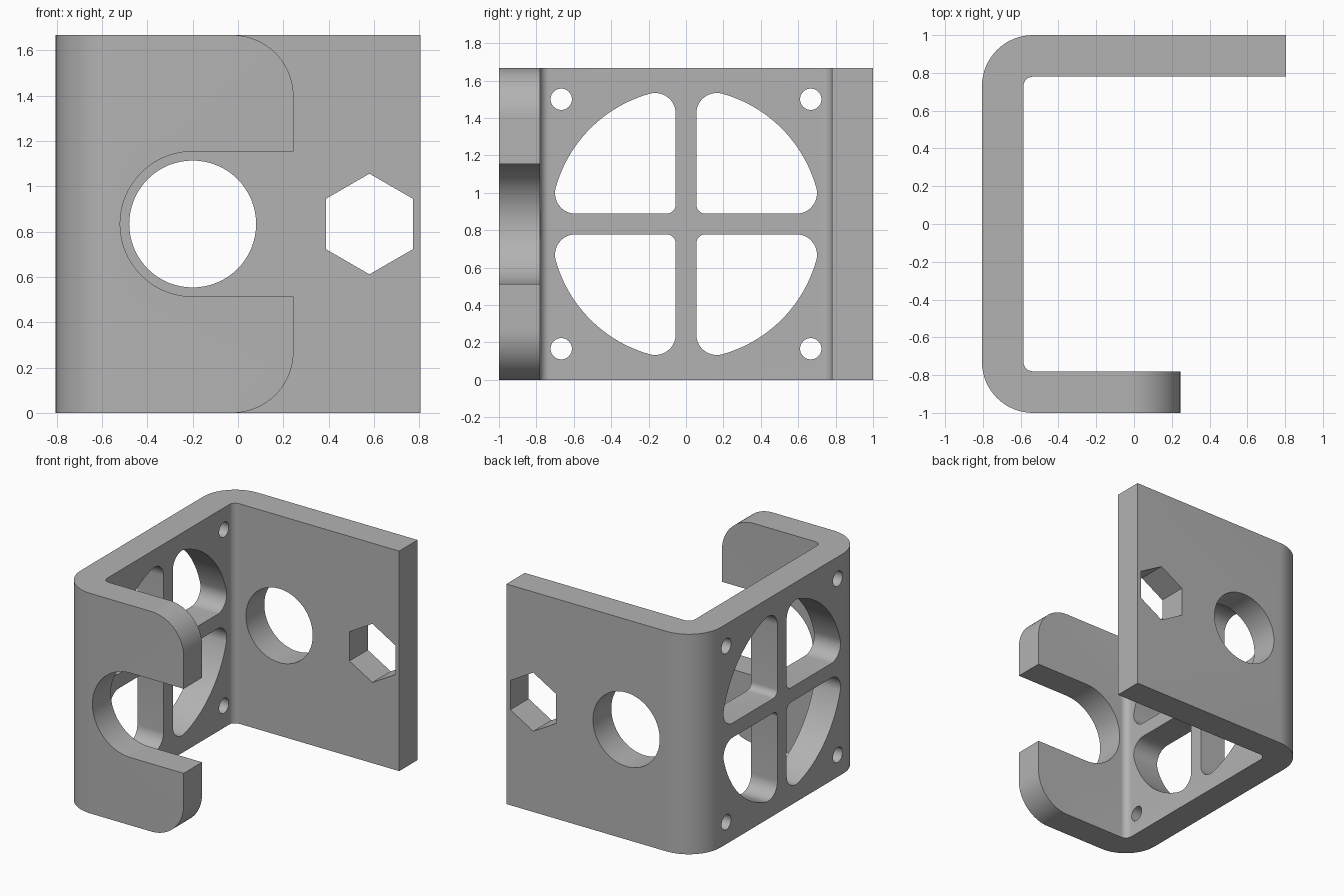
import bpy, bmesh
from math import cos, sin, pi, radians
from mathutils import Vector

if "Cube" in bpy.data.objects:
    bpy.data.objects.remove(bpy.data.objects["Cube"], do_unlink=True)

HEIGHT = 1.667
MID = HEIGHT / 2
WALL = 0.22       # plate thickness
LEFT, RIGHT = -0.805, 0.805
LIP = 0.245       # end of the short front flange
BEND = 0.27       # outer bend radius


def arc(cx, cy, r, start, end, steps=16):
    """Points along an arc, angles in degrees."""
    angles = [radians(start + (end - start) * i / steps) for i in range(steps + 1)]
    return [(cx + r * cos(a), cy + r * sin(a)) for a in angles]


def prism(bm, points, axis, low, high):
    """Extrude a 2D outline between low and high along the given axis."""
    place = {"x": lambda p: (low, p[0], p[1]),
             "y": lambda p: (p[0], low, p[1]),
             "z": lambda p: (p[0], p[1], low)}[axis]
    step = Vector([high - low if a == axis else 0 for a in "xyz"])
    face = bm.faces.new([bm.verts.new(place(p)) for p in points])
    result = bmesh.ops.extrude_face_region(bm, geom=[face], use_keep_orig=True)
    moved = [g for g in result["geom"] if isinstance(g, bmesh.types.BMVert)]
    bmesh.ops.translate(bm, verts=moved, vec=step)


def make_object(name, bm):
    bmesh.ops.recalc_face_normals(bm, faces=bm.faces)
    mesh = bpy.data.meshes.new(name)
    bm.to_mesh(mesh)
    bm.free()
    obj = bpy.data.objects.new(name, mesh)
    bpy.context.collection.objects.link(obj)
    return obj


# Bent plate: rounded outer bends, small inner fillets
inner = 0.05
ix, iy = LEFT + WALL + inner, 1 - WALL - inner
outline = [(RIGHT, 1)]
outline += arc(LEFT + BEND, 1 - BEND, BEND, 90, 180)
outline += arc(LEFT + BEND, BEND - 1, BEND, 180, 270)
outline += [(LIP, -1), (LIP, WALL - 1)]
outline += arc(ix, -iy, inner, 270, 180, 8)
outline += arc(ix, iy, inner, 180, 90, 8)
outline += [(RIGHT, 1 - WALL)]
bm = bmesh.new()
prism(bm, outline, "z", 0, HEIGHT)
bracket = make_object("fan_bracket", bm)

cut = bmesh.new()
FRONT = (-1.1, -0.6)
BACK = (0.6, 1.1)
SIDE = (-0.9, -0.5)

# Open slot in the front flange
slot = arc(-0.2, MID, 0.32, 90, 270, 40) + [(0.4, MID - 0.32), (0.4, MID + 0.32)]
prism(cut, slot, "y", *FRONT)

# Rounded free corners of the front flange
for side in (-1, 1):
    corner = [(x, MID + side * z) for x, z in
              arc(LIP - BEND, MID - BEND, BEND, 0, 90, 24)]
    top = MID + side * (MID + 0.1)
    corner += [(LIP - BEND, top), (LIP + 0.1, top),
               (LIP + 0.1, MID + side * (MID - BEND))]
    prism(cut, corner, "y", *FRONT)

# Round hole and hexagonal hole in the back flange
prism(cut, arc(-0.2, MID, 0.28, 0, 360, 64)[:-1], "y", *BACK)
prism(cut, arc(0.58, MID, 0.222, 30, 390, 6)[:-1], "y", *BACK)

# Four fan windows and four screw holes in the side wall
spoke, small, big, radius = 0.055, 0.05, 0.11, 0.723
near = spoke + big
far = ((radius - big) ** 2 - near ** 2) ** 0.5
turn = math_angle = Vector((far, near)).angle_signed(Vector((1, 0))) * 180 / pi
window = arc(spoke + small, spoke + small, small, 180, 270, 8)
window += arc(far, near, big, -90, turn)
window += arc(0, 0, radius, turn, 90 - turn, 24)[1:-1]
window += arc(near, far, big, 90 - turn, 180)
for sy in (-1, 1):
    for sz in (-1, 1):
        prism(cut, [(sy * y, MID + sz * z) for y, z in window], "x", *SIDE)
        hole = arc(sy * 0.667, MID + sz * 0.667, 0.057, 0, 360, 32)[:-1]
        prism(cut, hole, "x", *SIDE)

cutter = make_object("cutter", cut)
cutter.hide_render = True

# Cut all openings, then drop the cutter
bpy.context.view_layer.objects.active = bracket
bracket.select_set(True)
mod = bracket.modifiers.new("openings", "BOOLEAN")
mod.operation = "DIFFERENCE"
mod.solver = "EXACT"
mod.object = cutter
bpy.ops.object.modifier_apply(modifier=mod.name)
bpy.data.objects.remove(cutter, do_unlink=True)

# Single grey material
grey = bpy.data.materials.new("plain_grey")
colour = (0.45, 0.45, 0.45, 1)
grey.diffuse_color = colour
grey.use_nodes = True
grey.node_tree.nodes["Principled BSDF"].inputs["Base Color"].default_value = colour
bracket.data.materials.clear()
bracket.data.materials.append(grey)
bpy.ops.object.shade_smooth_by_angle(angle=radians(30))
